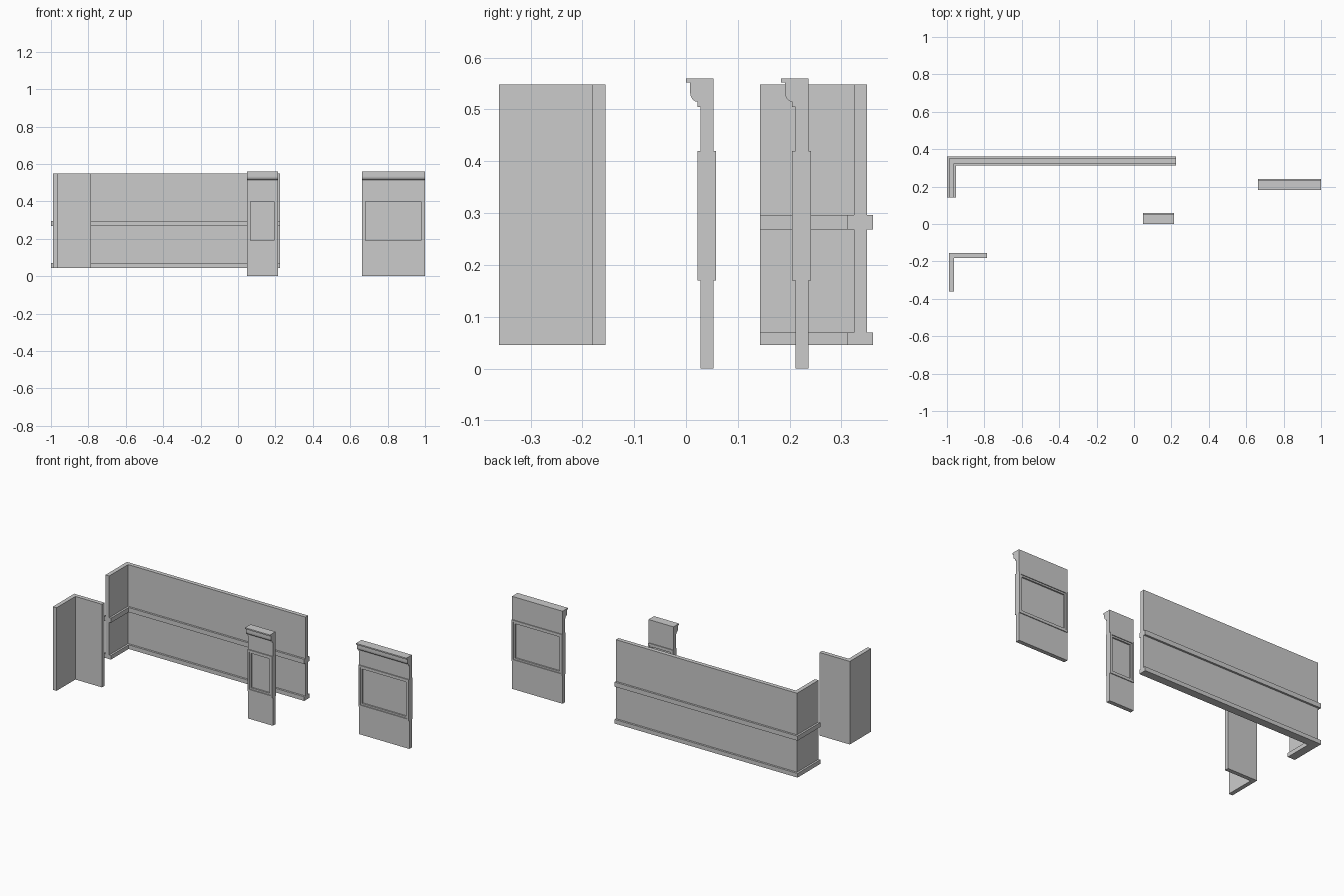
import bpy, bmesh, math

if "Cube" in bpy.data.objects:
    bpy.data.objects.remove(bpy.data.objects["Cube"])


def finish(bm, name):
    bmesh.ops.recalc_face_normals(bm, faces=bm.faces)
    me = bpy.data.meshes.new(name)
    bm.to_mesh(me)
    bm.free()
    ob = bpy.data.objects.new(name, me)
    bpy.context.collection.objects.link(ob)
    return ob


def loft(name, rings, closed=False):
    """Skin a list of equal-length closed rings."""
    bm = bmesh.new()
    vs = [[bm.verts.new(p) for p in r] for r in rings]
    n = len(vs[0])
    pairs = list(zip(vs, vs[1:])) + ([(vs[-1], vs[0])] if closed else [])
    for a, b in pairs:
        for i in range(n):
            j = (i + 1) % n
            bm.faces.new((a[i], a[j], b[j], b[i]))
    if not closed:
        bm.faces.new(vs[0])
        bm.faces.new(vs[-1])
    return finish(bm, name)


def prism(name, x0, x1, profile):
    """Extrude a (y, z) profile along x."""
    return loft(name, [[(x, y, z) for y, z in profile] for x in (x0, x1)])


def box(name, x0, x1, y0, y1, z0, z1):
    return prism(name, x0, x1, [(y0, z0), (y1, z0), (y1, z1), (y0, z1)])


def frame(name, x0, x1, y0, y1, z0, z1, w):
    """Rectangular ring lying in the xz plane, border width w."""
    corners = [(x0, z0, 1, 1), (x1, z0, -1, 1), (x1, z1, -1, -1), (x0, z1, 1, -1)]
    rings = [[(x, y0, z), (x, y1, z), (x + sx * w, y1, z + sz * w), (x + sx * w, y0, z + sz * w)]
             for x, z, sx, sz in corners]
    return loft(name, rings, closed=True)


def corner_wall(name, x, y_front, y_back, x_end, profile):
    """Sweep an (outward, z) profile along an L-shaped path with a mitred corner."""
    rings = [[(x - o, y_front, z) for o, z in profile],
             [(x - o, y_back + o, z) for o, z in profile],
             [(x_end, y_back + o, z) for o, z in profile]]
    return loft(name, rings)


def window_panel(name, x0, x1, y):
    """Wall panel with framed window and moulded cornice; y is the cornice front."""
    f, b = y + 0.028, y + 0.053
    box(name + "_lower_wall", x0, x1, f, b, 0, 0.175)
    # cove of the cornice as a quarter arc
    cove = [(y + 0.022 - 0.014 * math.sin(a), 0.515 + 0.018 * (1 - math.cos(a)))
            for a in [math.pi / 2 * i / 5 for i in range(6)]]
    prism(name + "_upper_wall", x0, x1,
          [(b, 0.415), (b, 0.56), (y, 0.56), (y, 0.552), (y + 0.008, 0.552)]
          + cove[::-1] + [(y + 0.022, 0.505), (f, 0.505), (f, 0.415)])
    # window surround, sash and pane
    frame(name + "_window_surround", x0, x1, y + 0.022, y + 0.058, 0.17, 0.42, 0.011)
    frame(name + "_window_sash", x0 + 0.01, x1 - 0.01, f, b, 0.18, 0.41, 0.011)
    box(name + "_window_pane", x0 + 0.018, x1 - 0.018, f + 0.009, b - 0.009, 0.188, 0.402)


# long banded wall with a short return on the left
t, s = 0.0125, 0.0245
side = [(s, 0.045), (s, 0.07), (t, 0.07), (t, 0.268), (s, 0.268),
        (s, 0.296), (t, 0.296), (t, 0.548)]
corner_wall("banded_wall", -0.9755, 0.143, 0.3365, 0.225,
            side + [(-o, z) for o, z in reversed(side)])

# plain corner wall
corner_wall("plain_corner_wall", -0.9755, -0.361, -0.168, -0.785,
            [(t, 0.045), (t, 0.548), (-t, 0.548), (-t, 0.045)])

# two window panels
window_panel("narrow_panel", 0.047, 0.214, 0.0)
window_panel("wide_panel", 0.662, 1.0, 0.183)
